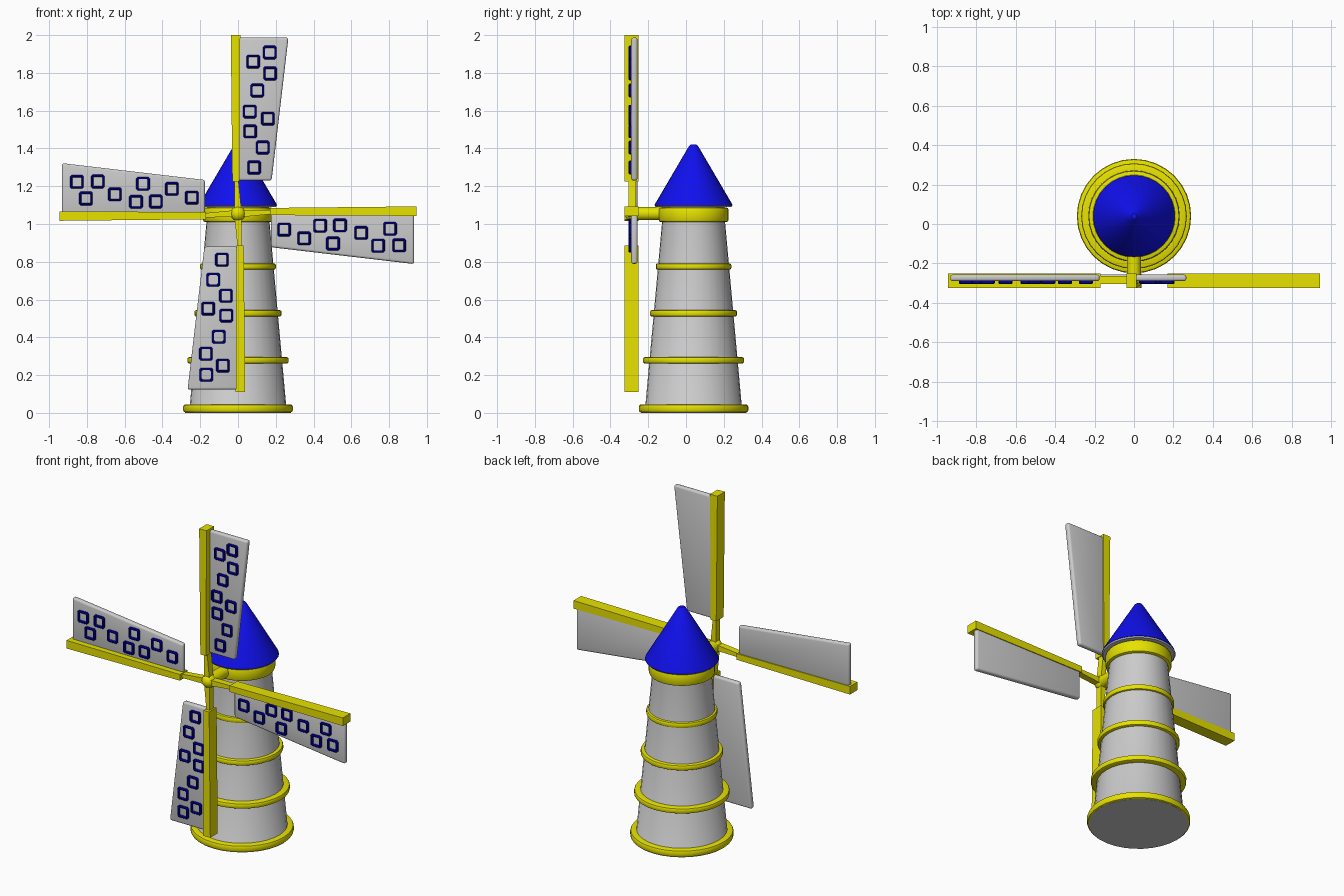
import bpy, bmesh
from math import pi, radians
from mathutils import Matrix, Vector

if "Cube" in bpy.data.objects:
    bpy.data.objects.remove(bpy.data.objects["Cube"])

AXIS_Y = 0.04      # tower axis
HUB_Z = 1.055      # sail hub height
HUB_Y = -0.285


def material(name, rgb):
    m = bpy.data.materials.new(name)
    m.diffuse_color = (*rgb, 1)
    m.use_nodes = True
    m.node_tree.nodes["Principled BSDF"].inputs["Base Color"].default_value = m.diffuse_color
    return m


YELLOW = material("yellow", (0.8, 0.76, 0.0))
BLUE = material("blue", (0.005, 0.005, 0.85))
NAVY = material("dark_blue", (0.0, 0.0, 0.4))


def finish(bm, name, mat=None, smooth=False, matrix=None):
    if matrix:
        bm.transform(matrix)
    bmesh.ops.recalc_face_normals(bm, faces=bm.faces)
    me = bpy.data.meshes.new(name)
    bm.to_mesh(me)
    bm.free()
    ob = bpy.data.objects.new(name, me)
    bpy.context.collection.objects.link(ob)
    if mat:
        me.materials.append(mat)
    if smooth:
        bpy.ops.object.select_all(action='DESELECT')
        ob.select_set(True)
        bpy.context.view_layer.objects.active = ob
        bpy.ops.object.shade_smooth_by_angle(angle=radians(35))
    return ob


def lathe(name, profile, mat=None, closed=False, matrix=None):
    """Turn an (r, z) profile around the vertical axis."""
    bm = bmesh.new()
    vs = [bm.verts.new((r, 0, z)) for r, z in profile]
    pairs = list(zip(vs, vs[1:])) + ([(vs[-1], vs[0])] if closed else [])
    es = [bm.edges.new(p) for p in pairs]
    bmesh.ops.spin(bm, geom=vs + es, cent=(0, 0, 0), axis=(0, 0, 1),
                   angle=2 * pi, steps=32)
    bmesh.ops.remove_doubles(bm, verts=bm.verts, dist=1e-5)
    return finish(bm, name, mat, True, matrix or Matrix.Translation((0, AXIS_Y, 0)))


def ring(name, r_in, r_out, z0, z1, bevel):
    b = bevel
    lathe(name, [(r_in, z0), (r_out - b, z0), (r_out - 0.3 * b, z0 + 0.3 * b), (r_out, z0 + b),
                 (r_out, z1 - b), (r_out - 0.3 * b, z1 - 0.3 * b), (r_out - b, z1), (r_in, z1)],
          YELLOW, True)


def prism(outline, y0, y1):
    """Extrude an (x, z) outline along y."""
    bm = bmesh.new()
    f = bm.faces.new([bm.verts.new((x, y0, z)) for x, z in outline])
    ext = bmesh.ops.extrude_face_region(bm, geom=[f])
    bmesh.ops.translate(bm, vec=(0, y1 - y0, 0),
                        verts=[v for v in ext["geom"] if isinstance(v, bmesh.types.BMVert)])
    return bm


# Tower, its bands and roof
lathe("tower", [(0, 0), (0.28, 0), (0.256, 0.03), (0.165, 1.03), (0.165, 1.09), (0, 1.09)])
ring("base_band", 0.25, 0.29, 0.002, 0.045, 0.012)
for i, (z, r) in enumerate([(0.278, 0.268), (0.527, 0.231), (0.775, 0.2)]):
    ring(f"tower_band_{i + 1}", r - 0.045, r, z - 0.017, z + 0.017, 0.01)
ring("top_band", 0.15, 0.186, 1.01, 1.088, 0.014)
lathe("roof_underside", [(0, 1.09), (0.2, 1.09), (0.205, 1.097), (0, 1.097)])
lathe("roof", [(0, 1.098), (0.207, 1.098), (0.204, 1.106), (0.024, 1.413), (0.014, 1.421), (0, 1.421)],
      BLUE)

# Axle and hub
to_front = Matrix.Translation((0, 0, HUB_Z)) @ Matrix.Rotation(pi / 2, 4, 'X')
lathe("axle", [(0, 0.1), (0.035, 0.1), (0.035, 0.275), (0, 0.275)], YELLOW, matrix=to_front)
bm = bmesh.new()
bmesh.ops.create_uvsphere(bm, u_segments=24, v_segments=12, radius=0.04,
                          matrix=Matrix.Translation((0, HUB_Y, HUB_Z)))
finish(bm, "hub", YELLOW, True)

# Window frame centres on one sail: sideways, distance from hub
FRAMES = [(0.08, 0.805), (0.168, 0.853), (0.17, 0.742), (0.102, 0.652), (0.062, 0.54),
          (0.158, 0.503), (0.064, 0.435), (0.131, 0.35), (0.085, 0.244)]


def frames():
    bm = bmesh.new()
    signs = [(-1, -1), (1, -1), (1, 1), (-1, 1)]

    def loop(c, h, cut, y):
        out = []
        for i, (sx, sz) in enumerate(signs):
            a = (c[0] + sx * (h - cut), y, c[1] + sz * h)
            b = (c[0] + sx * h, y, c[1] + sz * (h - cut))
            out += [b, a] if i % 2 == 0 else [a, b]
        return [bm.verts.new(p) for p in out]

    for c in FRAMES:
        loops = [loop(c, 0.036, 0.008, -0.282), loop(c, 0.036, 0.008, -0.299),
                 loop(c, 0.032, 0.007, -0.304), loop(c, 0.026, 0.004, -0.304),
                 loop(c, 0.023, 0.003, -0.282)]
        for la, lb in zip(loops, loops[1:] + loops[:1]):
            for i in range(8):
                j = (i + 1) % 8
                bm.faces.new((la[i], la[j], lb[j], lb[i]))
    return bm


# Four arms, each turned a quarter further around the hub
for k, side in enumerate(["top", "right", "bottom", "left"]):
    turn = Matrix.Translation((0, 0, HUB_Z)) @ Matrix.Rotation(k * pi / 2, 4, 'Y')
    finish(prism([(-0.018, 0.02), (0.018, 0.02), (0.002, 0.18), (-0.02, 0.18)], -0.305, -0.265),
           f"{side}_arm_connector", YELLOW, matrix=turn)
    finish(prism([(-0.03, 0.17), (0.008, 0.17), (0.012, 0.945), (-0.038, 0.945)], -0.325, -0.252),
           f"{side}_spar", YELLOW, matrix=turn)
    sail = prism([(0.0, 0.175), (0.178, 0.175), (0.267, 0.932), (0.0, 0.932)], -0.29, -0.257)
    bmesh.ops.bevel(sail, geom=sail.edges[:], offset=0.012, segments=3, profile=0.5,
                    affect='EDGES')
    finish(sail, f"{side}_sail", None, True, turn)
    finish(frames(), f"{side}_sail_window_frames", NAVY, matrix=turn)
